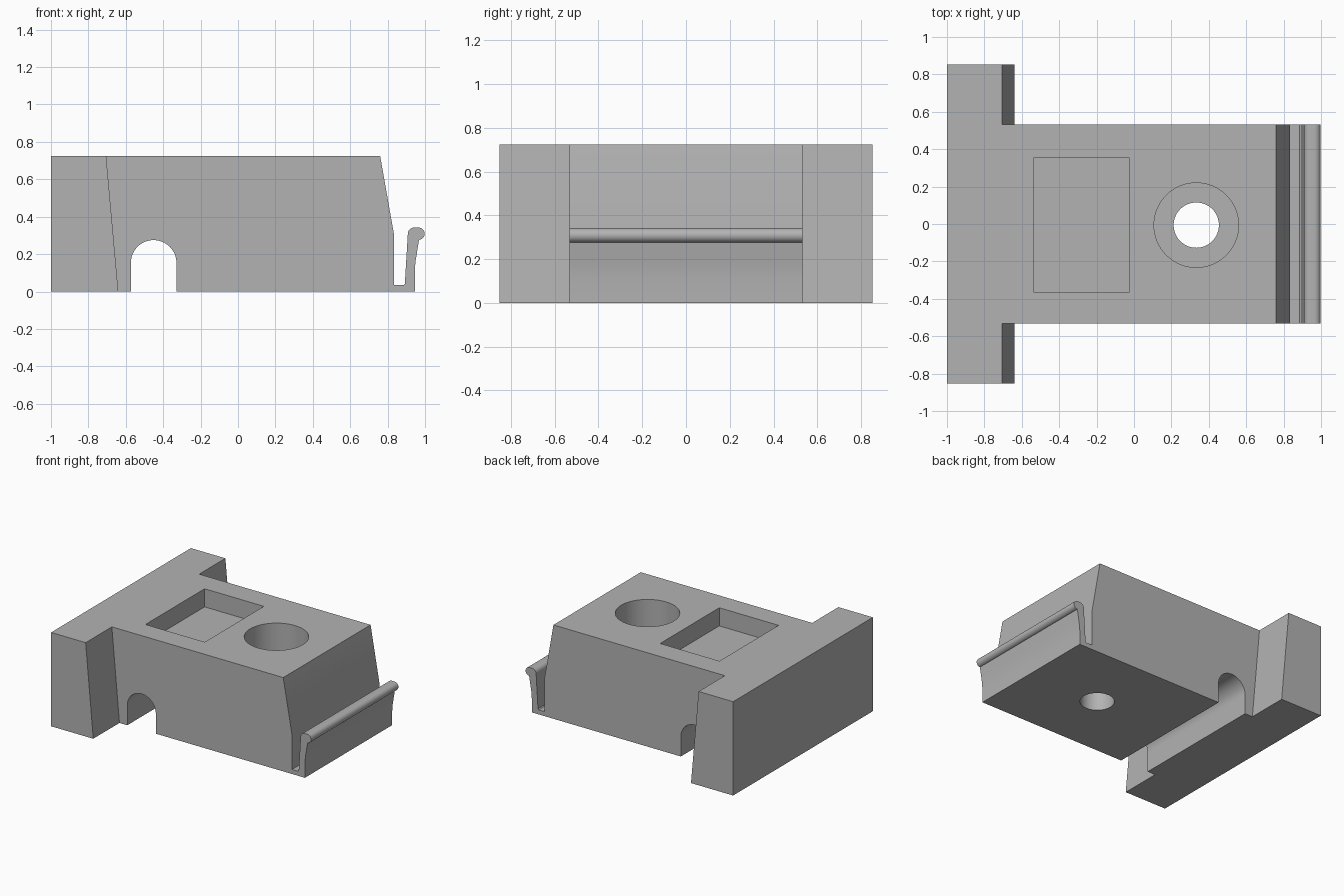
import bpy
import bmesh
from math import cos, sin, radians
from mathutils import Vector

default_cube = bpy.data.objects.get("Cube")
if default_cube:
    bpy.data.objects.remove(default_cube, do_unlink=True)

BODY_HALF = 0.533     # half depth of the main block and the clip
FLANGE_HALF = 0.853   # half depth of the end flange
HEIGHT = 0.725
BORE = (0.333, -0.006)

grey = bpy.data.materials.new("mid grey")
grey.use_nodes = True
colour = (0.45, 0.45, 0.45, 1)
grey.diffuse_color = colour
grey.node_tree.nodes["Principled BSDF"].inputs["Base Color"].default_value = colour


def arc(cx, cz, r, start, end, steps):
    """Points along an arc in the x-z plane, angles in degrees."""
    angles = [radians(start + (end - start) * i / steps) for i in range(steps + 1)]
    return [(cx + r * cos(a), cz + r * sin(a)) for a in angles]


def make_object(name, bm):
    bmesh.ops.recalc_face_normals(bm, faces=bm.faces)
    mesh = bpy.data.meshes.new(name)
    bm.to_mesh(mesh)
    bm.free()
    mesh.materials.append(grey)
    obj = bpy.data.objects.new(name, mesh)
    bpy.context.collection.objects.link(obj)
    return obj


def prism(name, profile, y0, y1):
    """Extrude an x-z profile from y0 to y1."""
    bm = bmesh.new()
    face = bm.faces.new([bm.verts.new((x, y0, z)) for x, z in profile])
    extruded = bmesh.ops.extrude_face_region(bm, geom=[face])["geom"]
    verts = [v for v in extruded if isinstance(v, bmesh.types.BMVert)]
    bmesh.ops.translate(bm, verts=verts, vec=Vector((0, y1 - y0, 0)))
    return make_object(name, bm)


def cylinder(name, radius, z0, z1):
    bm = bmesh.new()
    bmesh.ops.create_cone(bm, cap_ends=True, segments=64, radius1=radius,
                          radius2=radius, depth=z1 - z0)
    bmesh.ops.translate(bm, verts=bm.verts, vec=Vector((*BORE, (z0 + z1) / 2)))
    return make_object(name, bm)


def activate(obj):
    bpy.ops.object.select_all(action="DESELECT")
    obj.select_set(True)
    bpy.context.view_layer.objects.active = obj


def cut(target, cutter):
    cutter.hide_render = True
    mod = target.modifiers.new("cut", "BOOLEAN")
    mod.operation = "DIFFERENCE"
    mod.solver = "EXACT"
    mod.object = cutter
    activate(target)
    bpy.ops.object.modifier_apply(modifier=mod.name)
    bpy.data.objects.remove(cutter, do_unlink=True)


# Main block: side profile with the arched cable channel and sloping nose
channel = arc(-0.451, 0.153, 0.122, 180, 0, 24)
block_profile = [(-1, 0), (-0.573, 0), *channel, (-0.329, 0),
                 (0.835, 0), (0.835, 0.3), (0.76, HEIGHT), (-1, HEIGHT)]
body = prism("body", block_profile, -FLANGE_HALF, FLANGE_HALF)

# Trim both sides behind the tapered end flange
low, high = -0.1, HEIGHT + 0.1
slope = -0.065 / HEIGHT
trim = [(-0.64 + slope * low, low), (1.2, low), (1.2, high), (-0.64 + slope * high, high)]
for side in (-1, 1):
    cut(body, prism("side_trim", trim, side * BODY_HALF, side))

# Rectangular pocket and counterbored screw hole in the top
pocket = [(-0.535, 0.585), (-0.028, 0.585), (-0.028, high), (-0.535, high)]
cut(body, prism("pocket_cutter", pocket, -0.366, 0.356))
cut(body, cylinder("counterbore_cutter", 0.226, 0.28, high))
cut(body, cylinder("screw_hole_cutter", 0.121, low, 0.5))

# Spring clip: base web, leaning arm and rounded lip
clip_profile = [(0.835, 0), (0.945, 0), (0.945, 0.11), (0.949, 0.16), (0.957, 0.21),
                *arc(0.965, 0.309, 0.033, -85, 90, 16),
                *arc(0.942, 0.308, 0.034, 90, 180, 8),
                (0.892, 0.042), (0.885, 0.035), (0.835, 0.035)]
clip = prism("spring_clip", clip_profile, -BODY_HALF, BODY_HALF)

for part in (body, clip):
    activate(part)
    bpy.ops.object.shade_smooth_by_angle(angle=radians(25))
